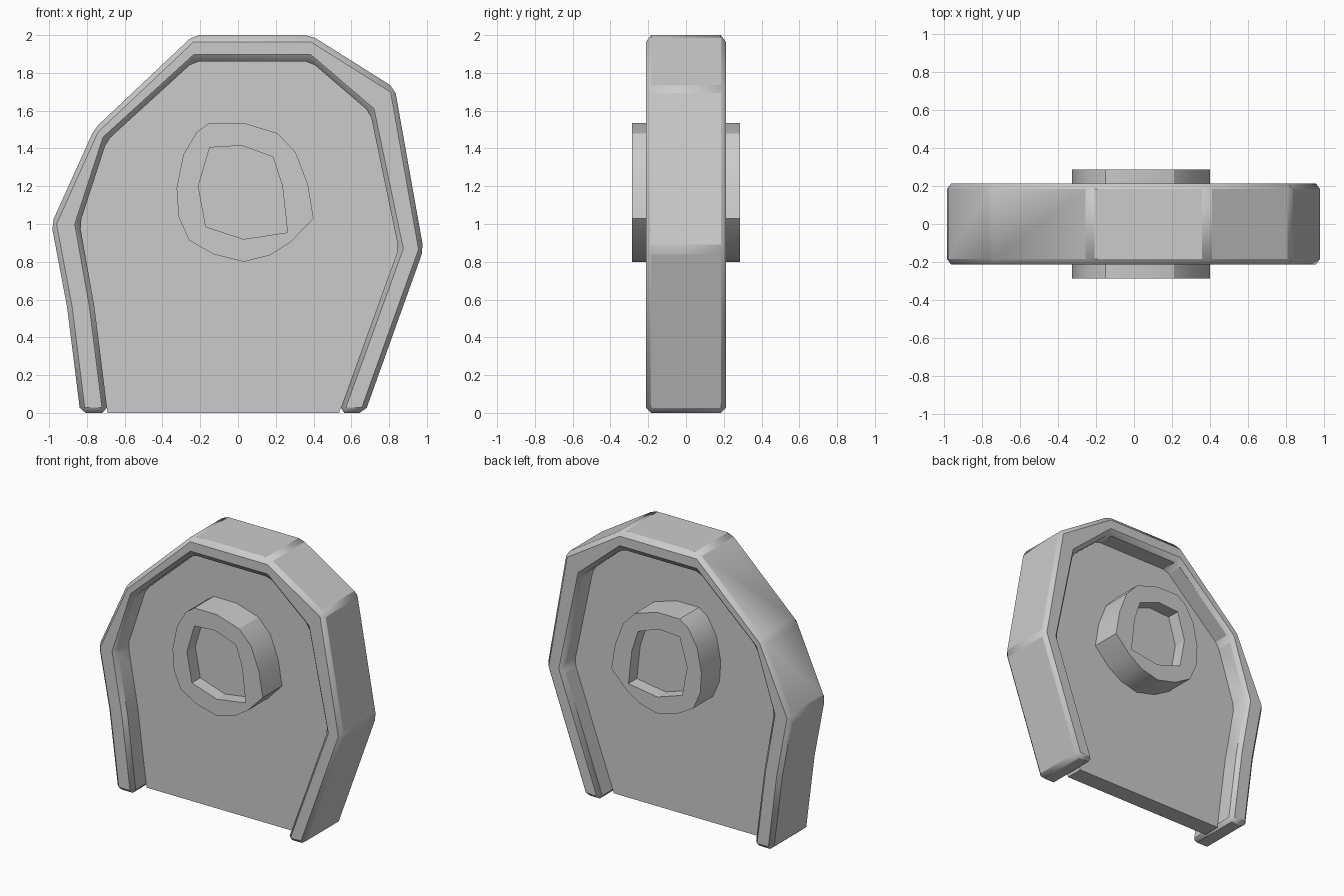
import bpy, bmesh

if "Cube" in bpy.data.objects:
    bpy.data.objects.remove(bpy.data.objects["Cube"])

# Profiles in the x-z plane
OUTER = [(-0.835, 0), (-0.905, 0.56), (-0.988, 1.0), (-0.76, 1.505), (-0.235, 2.0),
         (0.385, 2.0), (0.83, 1.72), (0.982, 0.865), (0.672, 0)]
INNER = [(-0.69, 0), (-0.76, 0.56), (-0.838, 1.0), (-0.695, 1.44), (-0.235, 1.86),
         (0.385, 1.86), (0.70, 1.59), (0.85, 0.87), (0.535, 0)]
RING = [(-0.15, 1.535), (0.03, 1.535), (0.21, 1.48), (0.305, 1.38), (0.37, 1.21),
        (0.40, 1.03), (0.28, 0.905), (0.17, 0.835), (0.03, 0.80), (-0.13, 0.84),
        (-0.26, 0.915), (-0.315, 1.04), (-0.325, 1.19), (-0.29, 1.365), (-0.22, 1.485)]
HOLE = [(-0.15, 1.405), (0.02, 1.415), (0.185, 1.355), (0.235, 1.2),
        (0.262, 0.955), (0.03, 0.92), (-0.17, 0.985), (-0.21, 1.2)]


def finish(name, bm):
    bmesh.ops.recalc_face_normals(bm, faces=bm.faces)
    mesh = bpy.data.meshes.new(name)
    bm.to_mesh(mesh)
    bm.free()
    obj = bpy.data.objects.new(name, mesh)
    bpy.context.collection.objects.link(obj)
    return obj


def extrude(bm, faces, depth):
    geo = bmesh.ops.extrude_face_region(bm, geom=faces)["geom"]
    moved = [g for g in geo if isinstance(g, bmesh.types.BMVert)]
    bmesh.ops.translate(bm, verts=moved, vec=(0, depth, 0))


def slab(name, profile, y0, y1):
    bm = bmesh.new()
    face = bm.faces.new([bm.verts.new((x, y0, z)) for x, z in profile])
    extrude(bm, [face], y1 - y0)
    return finish(name, bm)


# Arched border: strip between the two profiles, extruded and chamfered
bm = bmesh.new()
a = [bm.verts.new((x, -0.212, z)) for x, z in OUTER]
b = [bm.verts.new((x, -0.212, z)) for x, z in INNER]
strip = [bm.faces.new((a[i], a[i + 1], b[i + 1], b[i])) for i in range(len(a) - 1)]
extrude(bm, strip, 0.424)
frame = finish("arched_frame", bm)
bevel = frame.modifiers.new("Chamfer", 'BEVEL')
bevel.width = 0.028
bevel.segments = 1
bevel.limit_method = 'ANGLE'
bevel.angle_limit = 0.3

# Recessed panel filling the arch
slab("recessed_panel", INNER, -0.065, 0.065)

# Boss through the panel with a shallow pocket on both faces
boss = slab("center_boss", RING, -0.287, 0.287)
for side in (-1, 1):
    cutter = slab("pocket_cutter", HOLE, side * 0.19, side * 0.4)
    cutter.hide_render = True
    cutter.hide_viewport = True
    cut = boss.modifiers.new("Pocket", 'BOOLEAN')
    cut.operation = 'DIFFERENCE'
    cut.solver = 'EXACT'
    cut.object = cutter

# Smooth shading with sharp edges kept
for obj in (frame, boss):
    bpy.ops.object.select_all(action='DESELECT')
    obj.select_set(True)
    bpy.context.view_layer.objects.active = obj
    bpy.ops.object.shade_smooth_by_angle(angle=0.5)
